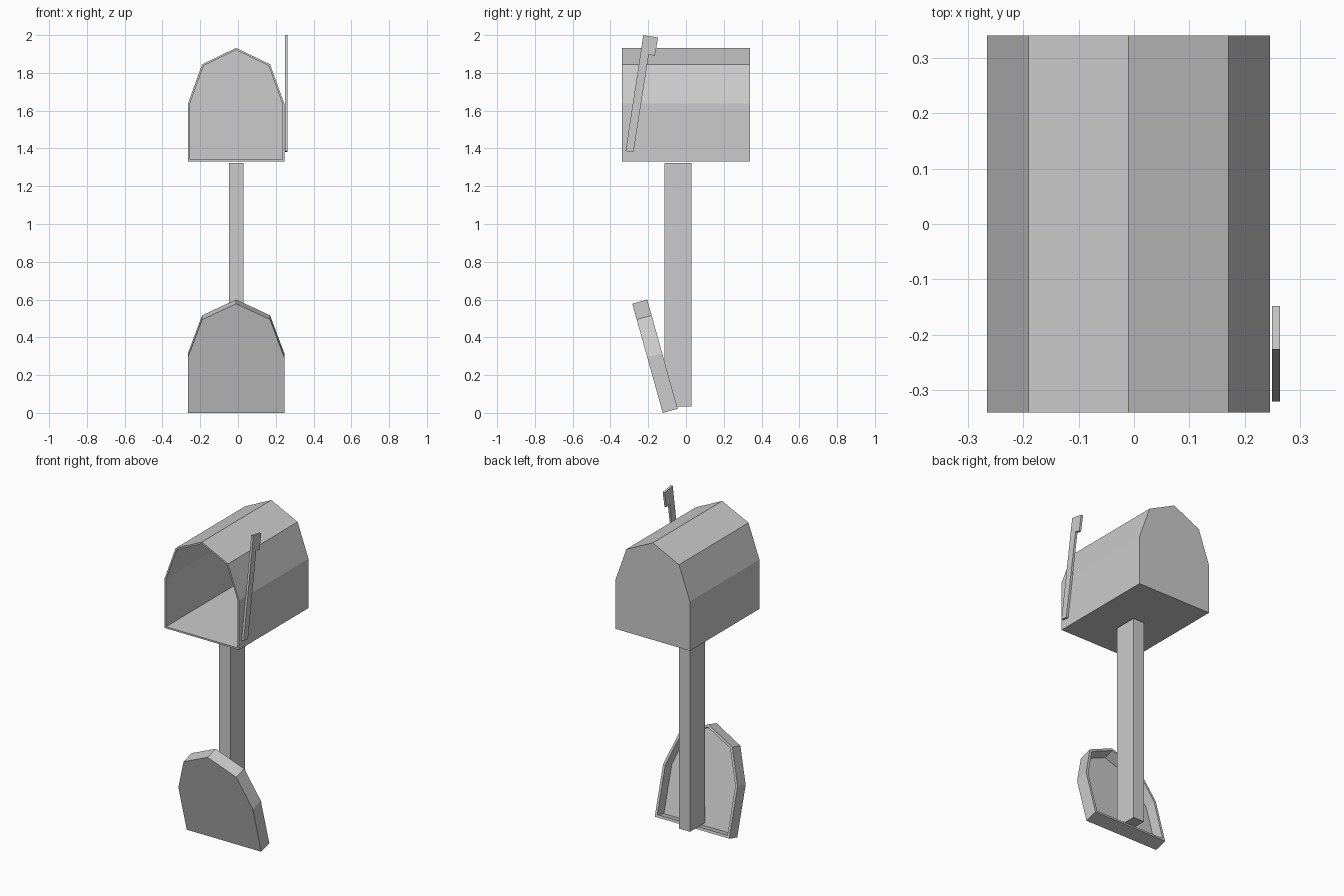
import bpy, bmesh
from math import radians
from mathutils import Vector

if "Cube" in bpy.data.objects:
    bpy.data.objects.remove(bpy.data.objects["Cube"])

CX = -0.01  # centre line of box, door and post


def finish(name, bm):
    bmesh.ops.recalc_face_normals(bm, faces=bm.faces)
    me = bpy.data.meshes.new(name)
    bm.to_mesh(me)
    bm.free()
    ob = bpy.data.objects.new(name, me)
    bpy.context.collection.objects.link(ob)
    return ob


def prism(points, direction):
    """Closed solid from a flat outline; returns bmesh and its two caps."""
    bm = bmesh.new()
    start = bm.faces.new([bm.verts.new(p) for p in points])
    new = bmesh.ops.extrude_face_region(bm, geom=[start], use_keep_orig=True)["geom"]
    bmesh.ops.translate(bm, vec=direction, verts=[g for g in new if isinstance(g, bmesh.types.BMVert)])
    end = next(g for g in new if isinstance(g, bmesh.types.BMFace))
    bmesh.ops.recalc_face_normals(bm, faces=bm.faces)
    return bm, start, end


def shell(name, depth, wall, open_front):
    """Arched tray: solid prism with one end inset and pushed in."""
    half = [(0.255, 0.0), (0.255, 0.305), (0.18, 0.513), (0.0, 0.6)]
    outline = half + [(-x, z) for x, z in reversed(half[:-1])]
    bm, front, back = prism([(x, 0, z) for x, z in outline], (0, depth, 0))
    cap = front if open_front else back
    inward = Vector((0, depth - wall if open_front else wall - depth, 0))
    bmesh.ops.inset_region(bm, faces=[cap], thickness=wall, use_even_offset=True)
    floor = bmesh.ops.extrude_discrete_faces(bm, faces=[cap])["faces"][0]
    bmesh.ops.translate(bm, vec=inward, verts=floor.verts)
    return finish(name, bm)


# Mailbox body, open at the front
box = shell("mailbox_body", 0.68, 0.01, True)
box.location = (CX, -0.34, 1.332)

# Detached door leaning on the post, hollow side to the back
door = shell("door", 0.082, 0.015, False)
door.location = (CX, -0.123, 0.0)
door.rotation_euler.x = radians(15.6)

# Post
x0, x1, y0, y1 = CX - 0.038, CX + 0.038, -0.115, 0.03
bm, _, _ = prism([(x0, y0, 0.035), (x1, y0, 0.035), (x1, y1, 0.035), (x0, y1, 0.035)], (0, 0, 1.289))
finish("post", bm)

# Signal flag, tilted back
flag = [(-0.32, 1.386), (-0.278, 1.38), (-0.197, 1.898), (-0.165, 1.89),
        (-0.148, 1.987), (-0.226, 2.0)]
bm, _, _ = prism([(0.249, y, z) for y, z in flag], (0.014, 0, 0))
finish("flag", bm)
